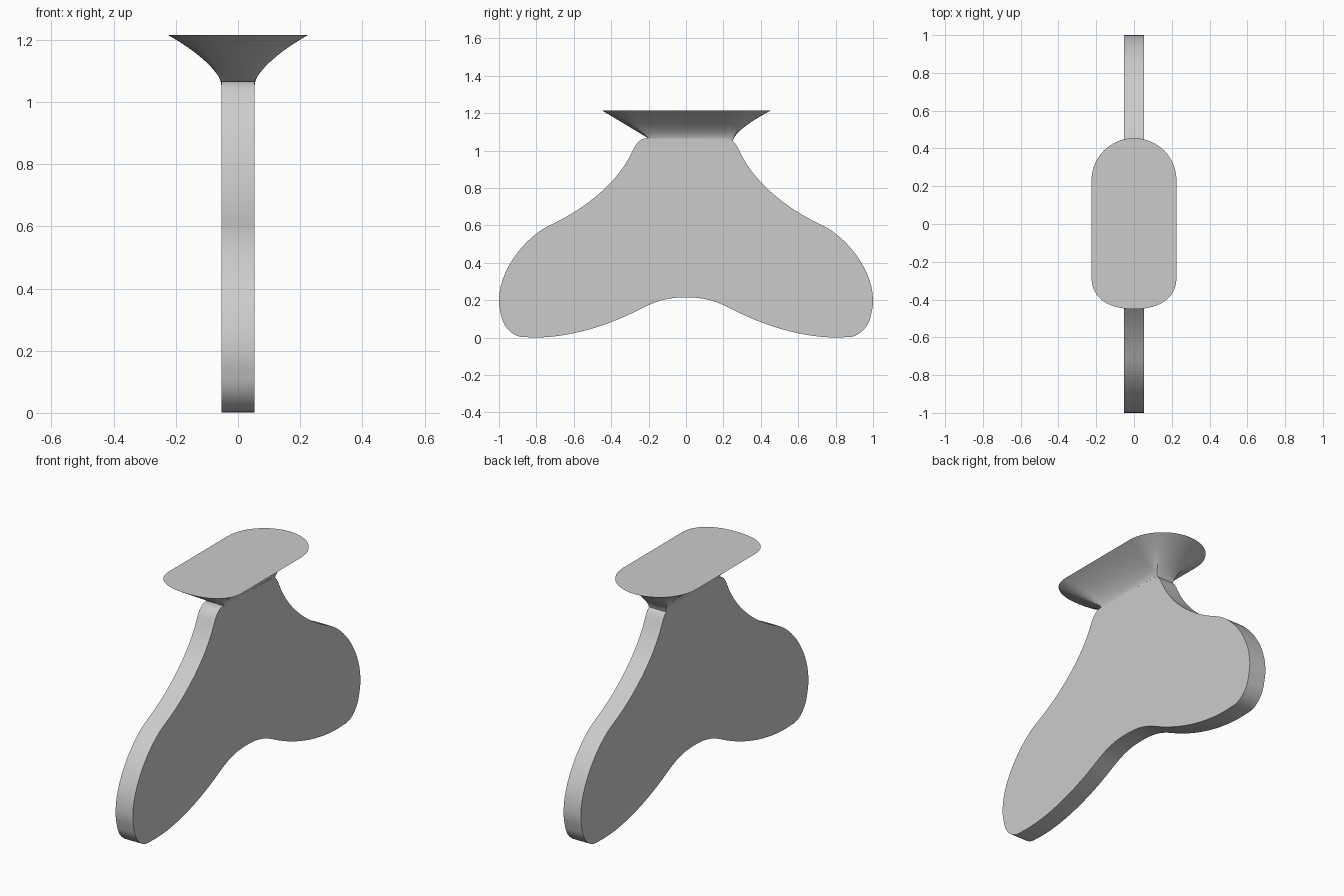
import bpy, bmesh, math
from mathutils import Vector
from mathutils.geometry import interpolate_bezier

if "Cube" in bpy.data.objects:
    bpy.data.objects.remove(bpy.data.objects["Cube"])

HALF = 0.053

grey = bpy.data.materials.new("plain grey")
grey.use_nodes = True
grey.diffuse_color = (0.6, 0.6, 0.6, 1)
grey.node_tree.nodes["Principled BSDF"].inputs["Base Color"].default_value = (0.6, 0.6, 0.6, 1)


def finish(bm, name, angle):
    bmesh.ops.remove_doubles(bm, verts=bm.verts, dist=1e-5)
    bmesh.ops.recalc_face_normals(bm, faces=bm.faces)
    mesh = bpy.data.meshes.new(name)
    bm.to_mesh(mesh)
    bm.free()
    mesh.materials.append(grey)
    obj = bpy.data.objects.new(name, mesh)
    bpy.context.collection.objects.link(obj)
    bpy.ops.object.select_all(action="DESELECT")
    obj.select_set(True)
    bpy.context.view_layer.objects.active = obj
    bpy.ops.object.shade_smooth_by_angle(angle=math.radians(angle))


# Flat two-footed body: half outline as Bezier knots (y, z) and tangents, then mirrored
knots = [
    ((0, 0.215), (0.10, 0)),
    ((0.25, 0.15), (0.10, -0.052)),
    ((0.76, 0.002), (0.17, -0.008)),
    ((0.87, 0.003), (0.055, 0.002)),
    ((0.985, 0.105), (0.012, 0.05)),
    ((1.0, 0.2), (0, 0.09)),
    ((0.72, 0.605), (-0.12, 0.055)),
    ((0.285, 1.0), (-0.075, 0.17)),
    ((0.21, 1.066), (-0.035, 0)),
]
half = []
for (p, tp), (q, tq) in zip(knots, knots[1:]):
    p, tp, q, tq = (Vector(v) for v in (p, tp, q, tq))
    # shorten tangents on short segments so that the curve never loops
    reach = (q - p).length * 0.4
    a = tp.normalized() * min(reach, max(tp.length, reach * 0.8))
    b = tq.normalized() * min(reach, max(tq.length, reach * 0.8))
    half += interpolate_bezier(p, p + a, q - b, q, 14)[:-1]
half.append(Vector(knots[-1][0]))
outline = half + [Vector((-v.x, v.y)) for v in reversed(half[1:])]

bm = bmesh.new()
face = bm.faces.new([bm.verts.new((-HALF, v.x, v.y)) for v in outline])
side = bmesh.ops.extrude_face_region(bm, geom=[face])
moved = [g for g in side["geom"] if isinstance(g, bmesh.types.BMVert)]
bmesh.ops.translate(bm, verts=moved, vec=(2 * HALF, 0, 0))
finish(bm, "body", 35)


# Flared pad: rings blend from the narrow neck to the wide rounded rim
def clamp(v):
    return max(-1, min(1, v))


def power(v, e):
    return math.copysign(abs(v) ** e, v)


STEPS, RINGS = 24, 12
bm = bmesh.new()
rings = []
for k in range(RINGS + 1):
    t = k / RINGS
    ring = []
    for back in (True, False):
        for i in range(STEPS + 1):
            a = math.pi * i / STEPS + (0 if back else math.pi)
            c, s = math.cos(a), math.sin(a)
            neck_x = HALF * clamp(1.42 * c)
            if back:
                neck_y, neck_z = 0.21 + 0.04 * clamp(1.42 * s), 1.065 - 0.015 * clamp(1.42 * s)
                rim = Vector((0.225 * c, 0.23 + 0.225 * s, 1.215))
                bend = 1.55
            else:
                neck_y, neck_z = -0.18 + 0.02 * clamp(1.42 * s), 1.065
                rim = Vector((0.225 * power(c, 0.87), -0.28 + 0.17 * power(s, 0.87), 1.215))
                bend = 1.55 + 0.55 * s
            neck = Vector((neck_x, neck_y, neck_z))
            p = neck.lerp(rim, t ** bend)
            p.z = neck_z + (1.215 - neck_z) * t
            ring.append(bm.verts.new(p))
    rings.append(ring)
n = len(rings[0])
for lo, hi in zip(rings, rings[1:]):
    for i in range(n):
        j = (i + 1) % n
        bm.faces.new((lo[i], lo[j], hi[j], hi[i]))
bm.faces.new(rings[-1])
bm.faces.new(list(reversed(rings[0])))
finish(bm, "flared_pad", 30)
